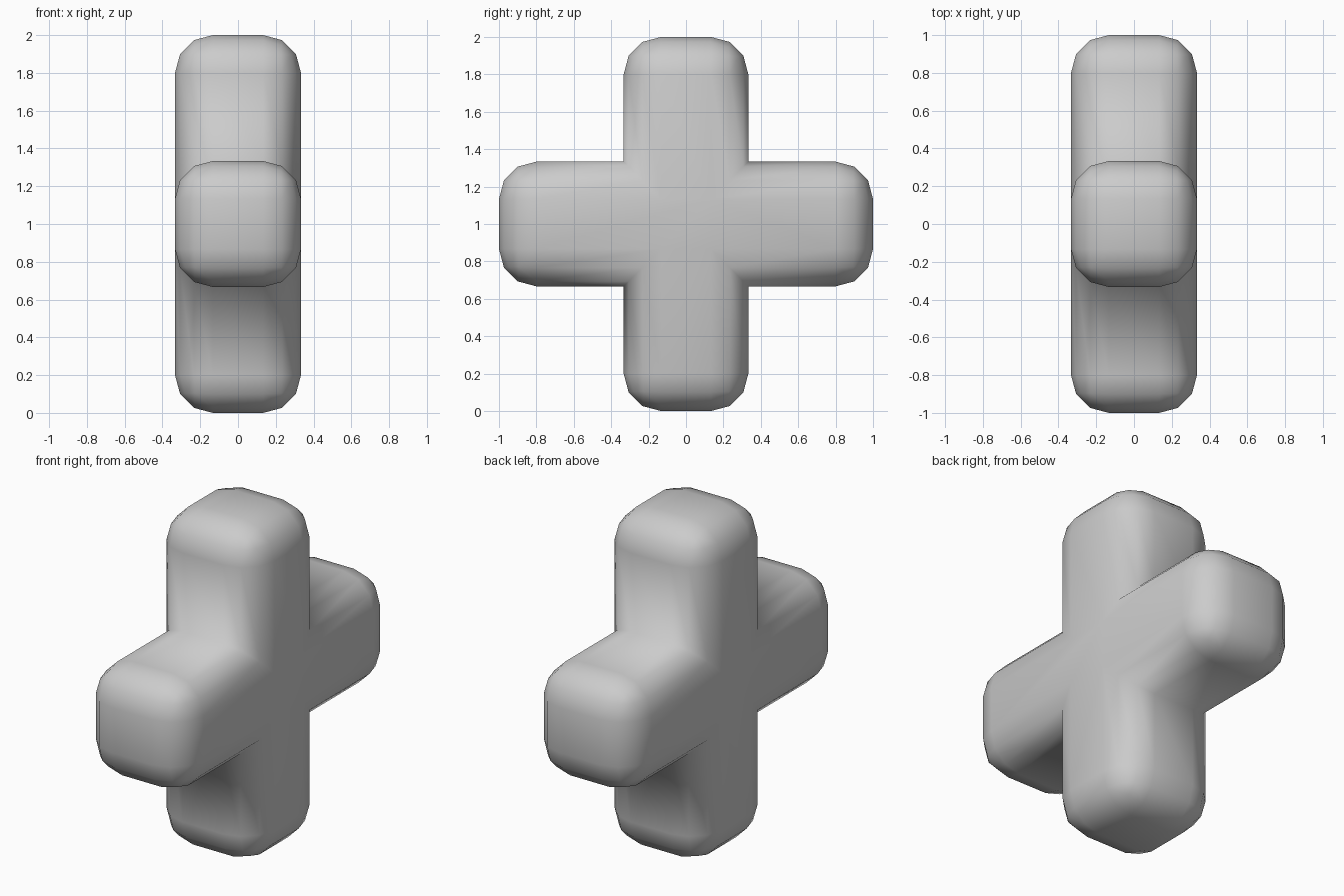
import bpy, bmesh

if "Cube" in bpy.data.objects:
    bpy.data.objects.remove(bpy.data.objects["Cube"])

W, L, R = 1 / 3, 1.0, 0.2   # arm half width, arm reach, rounding radius

# Plus-shaped outline in the YZ plane, made by turning one arm four times
bm = bmesh.new()
verts = []
y_z = [(W, W), (W, L), (-W, L)]
for _ in range(4):
    verts += [bm.verts.new((-W, y, z + 1)) for y, z in y_z]
    y_z = [(-z, y) for y, z in y_z]
face = bm.faces.new(verts)

# Thicken along x
ext = bmesh.ops.extrude_face_region(bm, geom=[face])["geom"]
bmesh.ops.translate(bm, vec=(2 * W, 0, 0),
                    verts=[g for g in ext if isinstance(g, bmesh.types.BMVert)])
bmesh.ops.recalc_face_normals(bm, faces=bm.faces[:])
bm.normal_update()

# Round every outer edge, leaving the four inner corners crisp
outer = [e for e in bm.edges if e.calc_face_angle_signed() > 0.1]
bmesh.ops.bevel(bm, geom=outer, offset=R, offset_type='OFFSET', segments=3,
                profile=0.5, affect='EDGES', clamp_overlap=False)
for f in bm.faces:
    f.smooth = True

mesh = bpy.data.meshes.new("rounded_cross")
bm.to_mesh(mesh)
bm.free()
cross = bpy.data.objects.new("rounded_cross", mesh)
bpy.context.collection.objects.link(cross)
